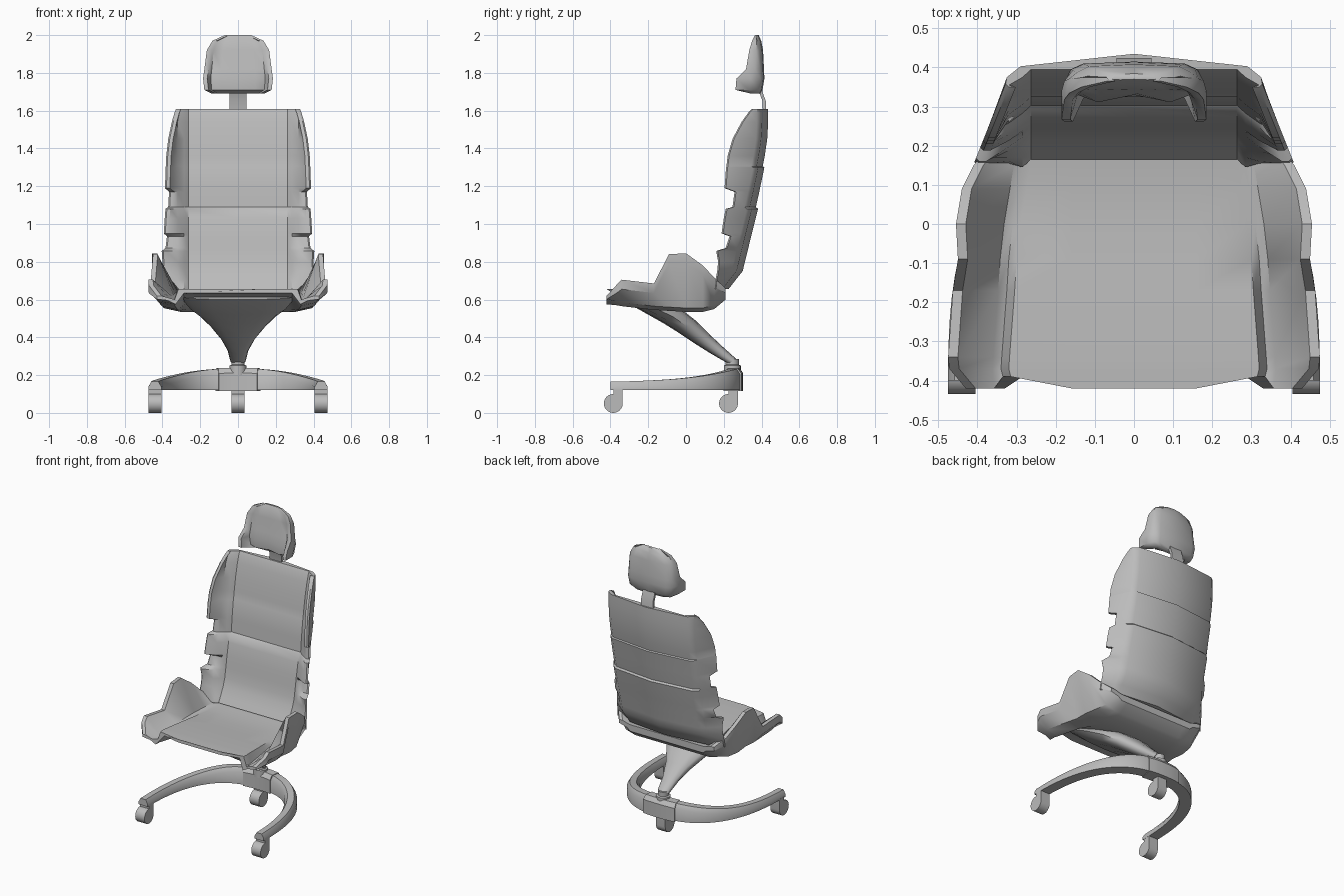
import bpy
import bmesh
import math

default = bpy.data.objects.get("Cube")
if default:
    bpy.data.objects.remove(default, do_unlink=True)

# One plain colour for the whole chair
grey = bpy.data.materials.new("light_grey")
grey.use_nodes = True
COLOUR = (0.5, 0.5, 0.5, 1.0)
grey.diffuse_color = COLOUR
grey.node_tree.nodes["Principled BSDF"].inputs["Base Color"].default_value = COLOUR


def finish(name, bm, sharp_angle):
    """Turn a bmesh into an object, smooth except along sharp edges."""
    bmesh.ops.recalc_face_normals(bm, faces=bm.faces)
    for face in bm.faces:
        face.smooth = True
    for edge in bm.edges:
        edge.smooth = edge.calc_face_angle(0) < math.radians(sharp_angle)
    mesh = bpy.data.meshes.new(name)
    bm.to_mesh(mesh)
    bm.free()
    mesh.materials.append(grey)
    obj = bpy.data.objects.new(name, mesh)
    bpy.context.collection.objects.link(obj)


def loft(name, loops, sharp_angle=35):
    """Skin a row of closed loops and cap both ends."""
    bm = bmesh.new()
    rings = [[bm.verts.new(p) for p in loop] for loop in loops]
    count = len(rings[0])
    for a, b in zip(rings, rings[1:]):
        for i in range(count):
            j = (i + 1) % count
            bm.faces.new((a[i], a[j], b[j], b[i]))
    bm.faces.new(rings[0])
    bm.faces.new(rings[-1])
    finish(name, bm, sharp_angle)


def mirrored(half):
    """Close a half section that starts and ends on the middle plane."""
    return half + [(-x, y, z) for x, y, z in reversed(half[1:-1])]


# Seat shell: y, cushion z, cushion edge x, gutter z, wing x, wing z, side bottom z, middle bottom z
seat_stations = [
    (-0.42, 0.655, 0.315, 0.60, 0.43, 0.62, 0.575, 0.635),
    (-0.37, 0.655, 0.32, 0.595, 0.472, 0.675, 0.57, 0.63),
    (-0.34, 0.655, 0.318, 0.598, 0.475, 0.705, 0.565, 0.625),
    (-0.17, 0.645, 0.305, 0.61, 0.463, 0.685, 0.545, 0.58),
    (-0.09, 0.64, 0.30, 0.62, 0.45, 0.84, 0.54, 0.55),
    (0.0, 0.635, 0.29, 0.628, 0.455, 0.845, 0.535, 0.535),
    (0.09, 0.635, 0.275, 0.635, 0.44, 0.78, 0.535, 0.535),
    (0.15, 0.64, 0.265, 0.64, 0.41, 0.715, 0.55, 0.55),
    (0.21, 0.645, 0.26, 0.645, 0.36, 0.66, 0.60, 0.60),
]


def seat_loop(y, cushion, edge, gutter, wing, top, side, middle):
    drop = min(0.05, (top - side) * 0.4)
    notch = y + (0.03 if y < -0.4 else 0)
    return mirrored([
        (0, y, cushion), (0.16, y, cushion), (edge, notch, cushion),
        (edge + 0.02, notch, gutter), (edge + 0.042, y, gutter + 0.006),
        (wing - 0.025, y, top), (wing, y, top), (wing, y, top - drop),
        (wing - 0.06, y, side + 0.02), (edge + 0.015, y, side),
        (edge - 0.03, notch, middle), (0.16, y, middle), (0, y, middle)])


loft("seat", [seat_loop(*s) for s in seat_stations])

# Backrest: z, back y, wing tip y, front panel y
back_stations = [
    (0.655, 0.215, 0.15, 0.165),
    (0.70, 0.25, 0.155, 0.19),
    (0.75, 0.29, 0.165, 0.215),
    (0.80, 0.302, 0.17, 0.232),
    (0.857, 0.316, 0.16, 0.242),
    (0.873, 0.32, 0.21, 0.245),
    (0.935, 0.335, 0.23, 0.255),
    (0.95, 0.339, 0.188, 0.258),
    (1.03, 0.359, 0.20, 0.273),
    (1.08, 0.371, 0.21, 0.292),
    (1.09, 0.36, 0.246, 0.303),
    (1.17, 0.378, 0.257, 0.31),
    (1.19, 0.382, 0.204, 0.312),
    (1.30, 0.405, 0.212, 0.325),
    (1.305, 0.396, 0.214, 0.327),
    (1.36, 0.407, 0.22, 0.335),
    (1.45, 0.42, 0.246, 0.35),
    (1.54, 0.425, 0.294, 0.37),
    (1.59, 0.425, 0.33, 0.385),
    (1.61, 0.425, 0.35, 0.395),
]


def back_loop(z, back, wing, panel):
    # The outer sides lean outward, so the width follows from the wing tip
    width = 0.4 - (wing - 0.17) * 0.4
    return mirrored([
        (0, back + 0.01, z), (0.29, back - 0.022, z), (0.325, back - 0.05, z),
        (width, wing + 0.008, z), (width - 0.008, wing, z), (width - 0.026, wing, z),
        (0.32, max(panel - 0.045, wing + 0.005), z), (0.285, panel - 0.02, z),
        (0.263, panel, z), (0, panel, z)])


loft("backrest", [back_loop(*s) for s in back_stations])

# Headrest with forward ears: z, back y, ear y, half width, front y
head_stations = [
    (1.69, 0.395, 0.345, 0.14, 0.355),
    (1.71, 0.405, 0.262, 0.178, 0.335),
    (1.77, 0.415, 0.267, 0.185, 0.33),
    (1.82, 0.413, 0.318, 0.178, 0.335),
    (1.92, 0.408, 0.335, 0.165, 0.345),
    (1.97, 0.398, 0.35, 0.135, 0.355),
    (2.0, 0.385, 0.365, 0.07, 0.37),
]


def head_loop(z, back, ear, width, front):
    bulge = (front - ear) * 0.3
    return mirrored([
        (0, back, z), (width * 0.7, back - 0.005, z), (width * 0.88, back - 0.02, z),
        (width, (back + ear) / 2, z), (width, ear, z), (width - 0.022, ear, z),
        (width * 0.78, front, z), (width * 0.5, front - bulge, z), (0, front, z)])


loft("headrest", [head_loop(*s) for s in head_stations], 45)


def strap_loop(y, z):
    return [(-0.045, y, z), (0.045, y, z), (0.045, y + 0.018, z), (-0.045, y + 0.018, z)]


strap_path = [(0.408, 1.56), (0.405, 1.65), (0.39, 1.69), (0.375, 1.75)]
loft("headrest_stem", [strap_loop(*p) for p in strap_path])

# Flared support post: upper y z, lower y z, half width
post_stations = [
    (0.267, 0.285, 0.225, 0.26, 0.04),
    (0.20, 0.345, 0.13, 0.315, 0.055),
    (0.12, 0.42, 0.05, 0.365, 0.09),
    (0.05, 0.49, -0.04, 0.425, 0.145),
    (-0.02, 0.545, -0.12, 0.475, 0.20),
    (-0.10, 0.575, -0.20, 0.52, 0.25),
    (-0.20, 0.61, -0.28, 0.565, 0.285),
    (-0.27, 0.625, -0.32, 0.60, 0.29),
]


def post_loop(y1, z1, y2, z2, width):
    shape = [(0, 0), (0.5, 0.05), (0.87, 0.22), (1, 0.5), (0.87, 0.78), (0.5, 0.95), (0, 1)]
    return mirrored([(width * u, y1 + (y2 - y1) * v, z1 + (z2 - z1) * v) for u, v in shape])


loft("support_post", [post_loop(*s) for s in post_stations], 60)


def ring(radius, z, y=0.245, steps=20):
    turns = [math.tau * i / steps for i in range(steps)]
    return [(radius * math.cos(t), y + radius * math.sin(t), z) for t in turns]


loft("swivel_neck", [ring(0.045, 0.2), ring(0.045, 0.25), ring(0.035, 0.255), ring(0.035, 0.285)])


# Curved floor base: a full-bodied horseshoe that is tallest at the rear
def base_part(name, reach, steps, grow):
    loops = []
    for i in range(steps + 1):
        a = reach * (2 * i / steps - 1)
        s, rise = abs(math.sin(a)), max(0, math.cos(a))
        x, y = math.copysign(0.44 * s ** 0.8, a), -0.4 + 0.655 * rise ** 0.8
        nx, ny = math.copysign(s ** 1.2 / 0.44, a), rise ** 1.2 / 0.655
        size = math.hypot(nx, ny)
        top = 0.165 + 0.025 * rise + 0.045 * rise ** 3 + grow / 2
        low, w = 0.12 - grow / 2, 0.035 + 0.005 * rise + grow
        section = [(-w, low), (w, low), (w, top - 0.028), (w * 0.55, top),
                   (-w * 0.55, top), (-w, top - 0.028)]
        loops.append([(x + nx / size * n, y + ny / size * n, z) for n, z in section])
    loft(name, loops)


base_part("base_arms", math.pi / 2, 40, 0)
base_part("base_hub", 0.178, 6, 0.008)


# Casters: a wheel and a fork block merged into one side outline
def caster(name, x, y):
    outline = [(y + 0.05 * math.cos(t), 0.05 + 0.05 * math.sin(t))
               for t in [math.radians(90 + 15 * i) for i in range(19)]]
    outline += [(y + 0.05, 0.125), (y, 0.125)]
    loft(name, [[(x + side * 0.035, py, pz) for py, pz in outline] for side in (-1, 1)])


caster("front_right_caster", -0.44, -0.385)
caster("front_left_caster", 0.44, -0.385)
caster("rear_caster", 0, 0.225)
